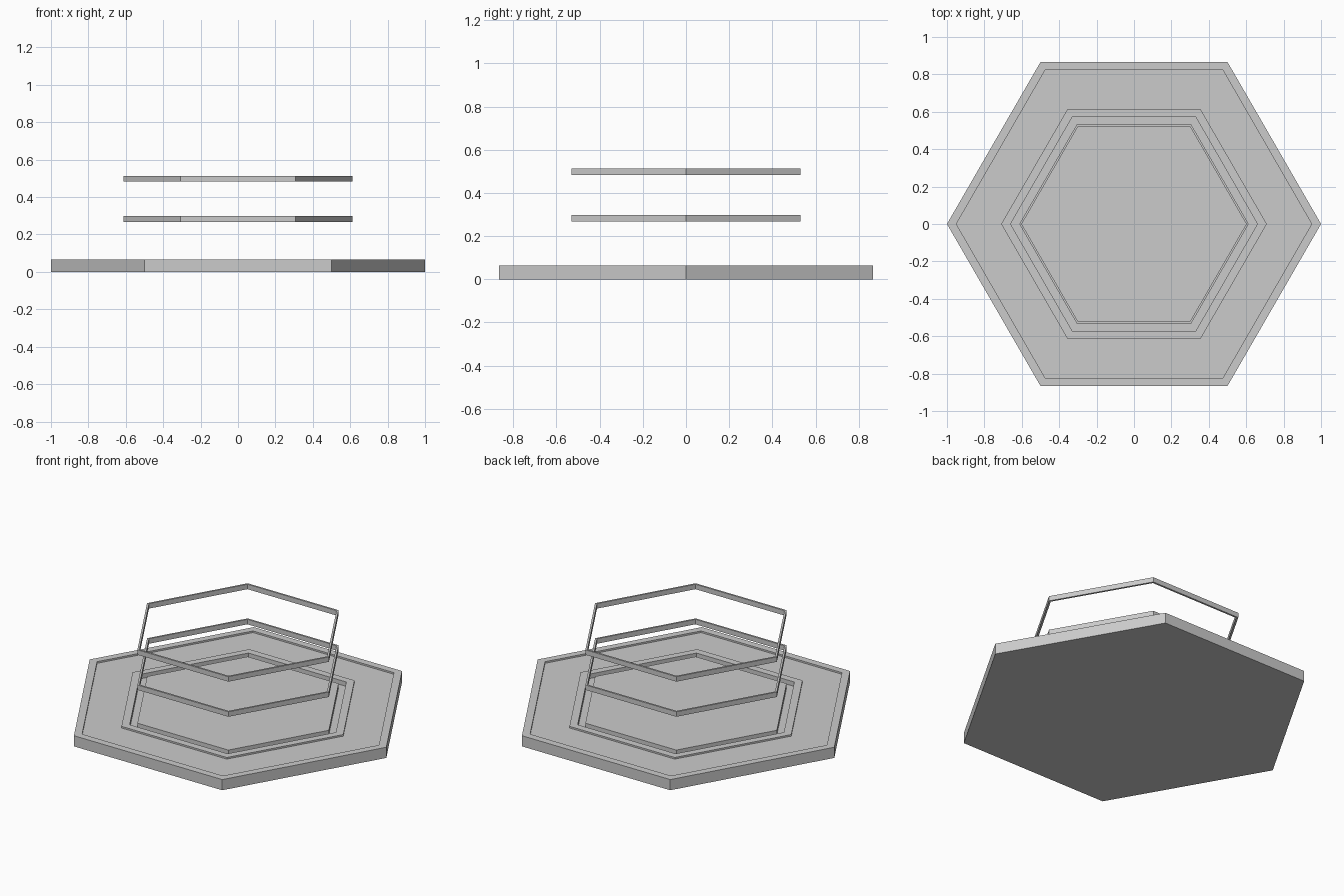
import bpy, bmesh, math

if "Cube" in bpy.data.objects:
    bpy.data.objects.remove(bpy.data.objects["Cube"])

SIDES = 6


def hex_lathe(name, profile, closed=False):
    """Sweep a (radius, z) profile around z with six flat sides."""
    bm = bmesh.new()
    loops = []
    for r, z in profile:
        loops.append([bm.verts.new((r * math.cos(i * math.tau / SIDES),
                                    r * math.sin(i * math.tau / SIDES), z))
                      for i in range(SIDES)])
    pairs = list(zip(loops, loops[1:]))
    if closed:
        pairs.append((loops[-1], loops[0]))
    for a, b in pairs:
        for i in range(SIDES):
            j = (i + 1) % SIDES
            bm.faces.new((a[i], a[j], b[j], b[i]))
    if not closed:
        bm.faces.new(loops[0][::-1])
        bm.faces.new(loops[-1])
    bmesh.ops.recalc_face_normals(bm, faces=bm.faces)
    mesh = bpy.data.meshes.new(name)
    bm.to_mesh(mesh)
    bm.free()
    obj = bpy.data.objects.new(name, mesh)
    bpy.context.collection.objects.link(obj)
    return obj


# Base plate: outer rim, shallow recess, raised band, groove, centre pad
TOP, RECESS, GROOVE = 0.065, 0.055, 0.038
hex_lathe("base_plate", [
    (1.0, 0), (1.0, TOP),
    (0.95, TOP), (0.95, RECESS),
    (0.71, RECESS), (0.71, TOP),
    (0.66, TOP), (0.66, GROOVE),
    (0.613, GROOVE), (0.613, TOP),
])

# Floating rings above the pad
for label, z in (("lower_ring", 0.268), ("upper_ring", 0.482)):
    hex_lathe(label, [(0.613, z), (0.613, z + 0.03),
                      (0.60, z + 0.03), (0.60, z)], closed=True)
